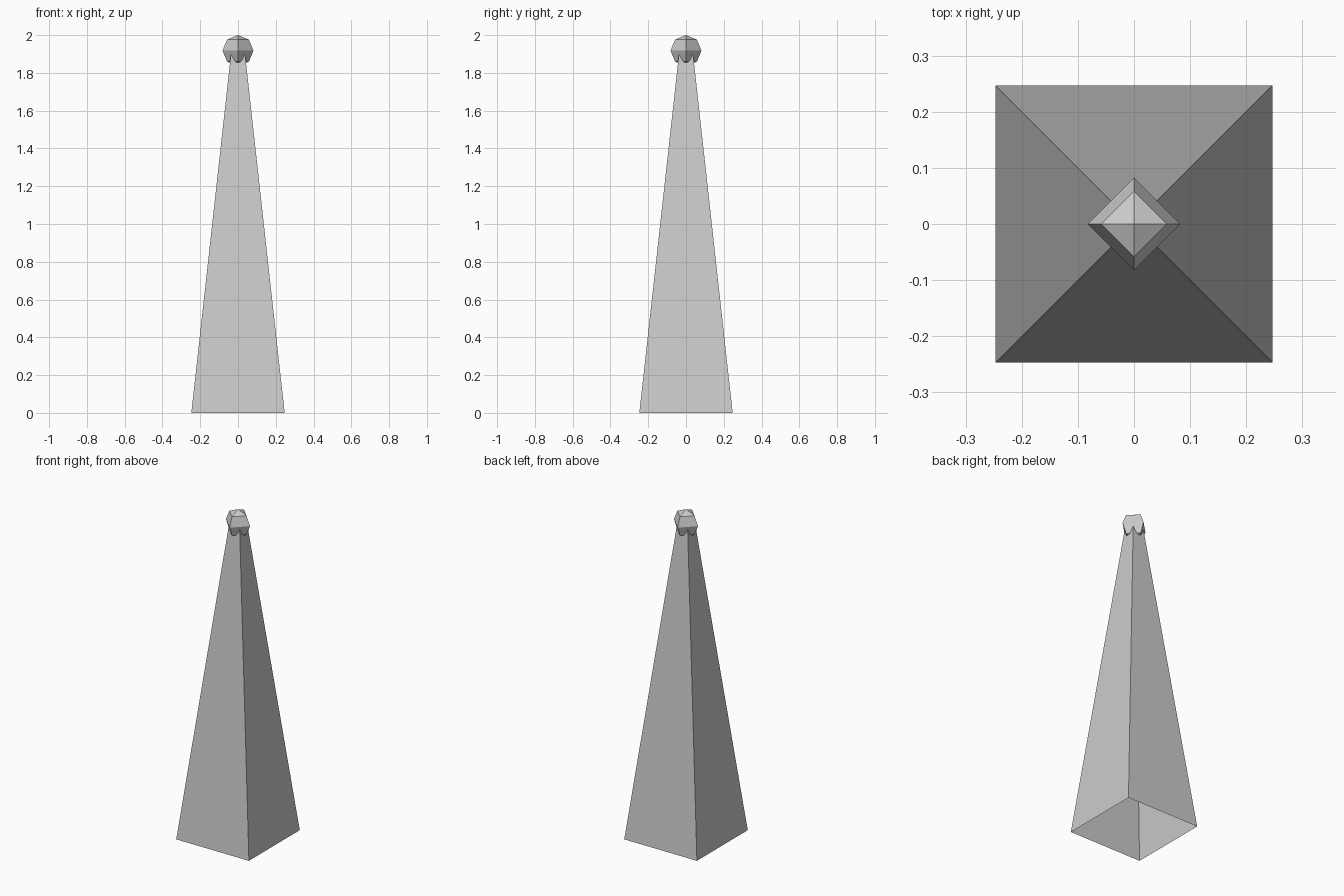
import bpy
import bmesh
from math import pi, sqrt
from mathutils import Matrix

cube = bpy.data.objects.get("Cube")
if cube:
    bpy.data.objects.remove(cube, do_unlink=True)

# One plain grey for the whole model
stone = bpy.data.materials.new("stone_grey")
stone.use_nodes = True
GREY = (0.6, 0.6, 0.6, 1)
stone.diffuse_color = GREY
stone.node_tree.nodes["Principled BSDF"].inputs["Base Color"].default_value = GREY


def add_part(name, bm):
    mesh = bpy.data.meshes.new(name)
    bm.to_mesh(mesh)
    bm.free()
    mesh.materials.append(stone)
    part = bpy.data.objects.new(name, mesh)
    bpy.context.collection.objects.link(part)
    return part


# Tapered square shaft, hollow and open underneath
SHAFT_TOP = 1.92
bm = bmesh.new()
bmesh.ops.create_cone(
    bm, cap_ends=True, segments=4,
    radius1=0.247 * sqrt(2), radius2=0.035 * sqrt(2), depth=SHAFT_TOP,
    matrix=Matrix.Translation((0, 0, SHAFT_TOP / 2)) @ Matrix.Rotation(pi / 4, 4, "Z"))
base = [f for f in bm.faces if f.normal.z < -0.9]
bmesh.ops.delete(bm, geom=base, context="FACES_ONLY")
add_part("shaft", bm)

# Faceted finial, its corners over the middle of the shaft's sides
RADIUS = 0.082
bm = bmesh.new()
bmesh.ops.create_uvsphere(
    bm, u_segments=4, v_segments=4, radius=RADIUS,
    matrix=Matrix.Translation((0, 0, 2 - RADIUS)))
add_part("finial", bm)
